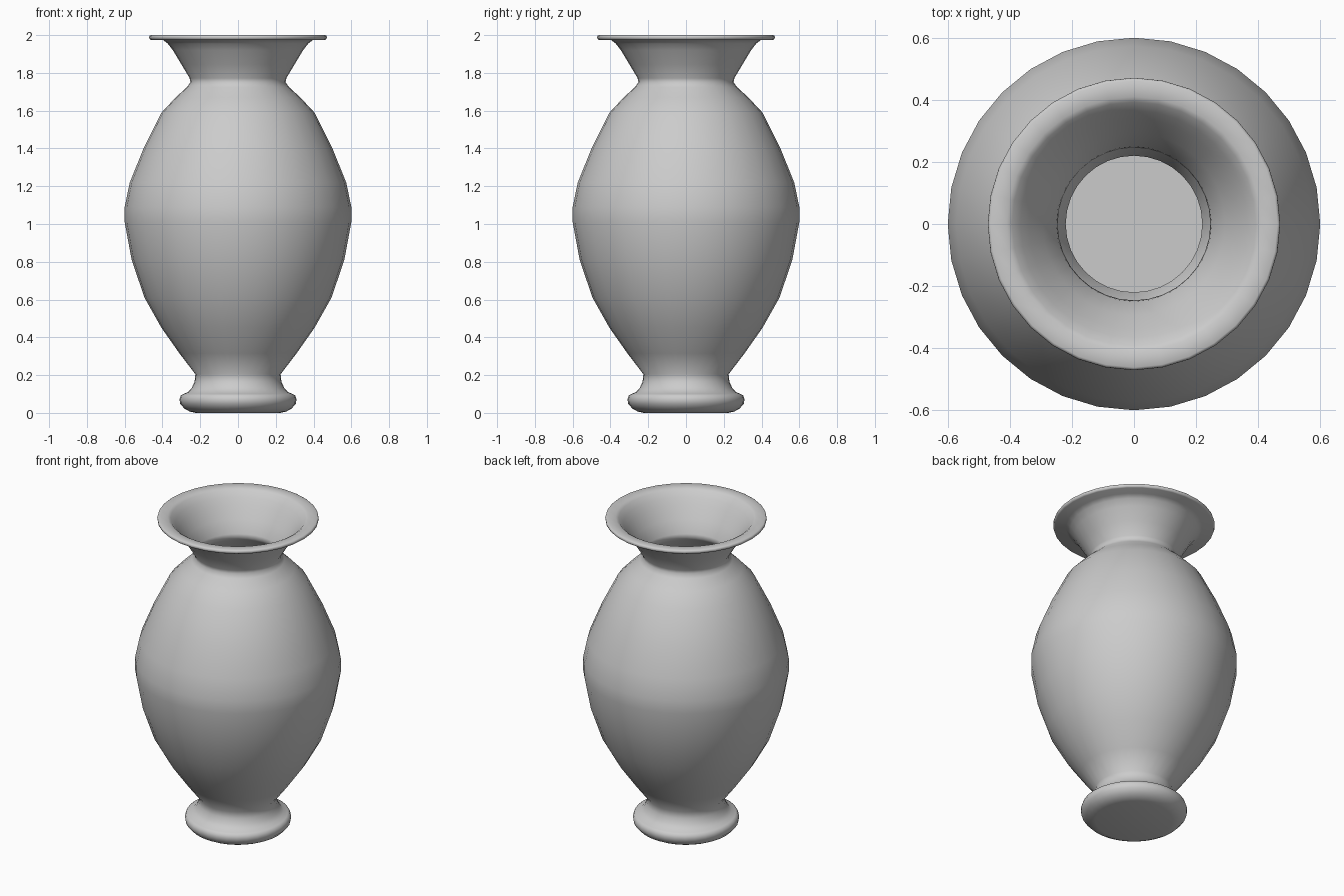
import bpy, bmesh, math

if "Cube" in bpy.data.objects:
    bpy.data.objects.remove(bpy.data.objects["Cube"])

SIDES = 32
WALL = 0.006

# Outer wall, from the foot up to the underside of the lip (radius, height)
outer = [(0.225, 0.0), (0.255, 0.007), (0.283, 0.022), (0.306, 0.048),
         (0.31, 0.072), (0.303, 0.093), (0.29, 0.1), (0.265, 0.11),
         (0.245, 0.132), (0.23, 0.165), (0.226, 0.205), (0.31, 0.315),
         (0.405, 0.45), (0.495, 0.61), (0.563, 0.81), (0.60, 1.01),
         (0.60, 1.09), (0.573, 1.22), (0.50, 1.40), (0.405, 1.59),
         (0.33, 1.67), (0.27, 1.725), (0.252, 1.75), (0.256, 1.772),
         (0.30, 1.845), (0.345, 1.92), (0.372, 1.955), (0.397, 1.974)]
# Rounded lip
lip = [(0.462, 1.975), (0.469, 1.98), (0.471, 1.988), (0.469, 1.996),
       (0.462, 2.0), (0.41, 1.998)]
# Inner wall follows the outer wall, then closes on a floor
inner = [(r - WALL, max(z, 0.008)) for r, z in reversed(outer[:-1])]
profile = [(0, 0)] + outer + lip + [(0.393, 1.988)] + inner + [(0, 0.008)]

# Vase: spin the profile around z
bm = bmesh.new()
verts = [bm.verts.new((r, 0, z)) for r, z in profile]
edges = [bm.edges.new(pair) for pair in zip(verts, verts[1:])]
bmesh.ops.spin(bm, geom=verts + edges, cent=(0, 0, 0), axis=(0, 0, 1),
               angle=math.tau, steps=SIDES, use_merge=False)
bmesh.ops.remove_doubles(bm, verts=bm.verts[:], dist=0.0005)
bmesh.ops.recalc_face_normals(bm, faces=bm.faces[:])

mesh = bpy.data.meshes.new("vase")
bm.to_mesh(mesh)
bm.free()
vase = bpy.data.objects.new("vase", mesh)
bpy.context.collection.objects.link(vase)
bpy.context.view_layer.objects.active = vase
vase.select_set(True)
bpy.ops.object.shade_smooth_by_angle(angle=math.radians(50))
